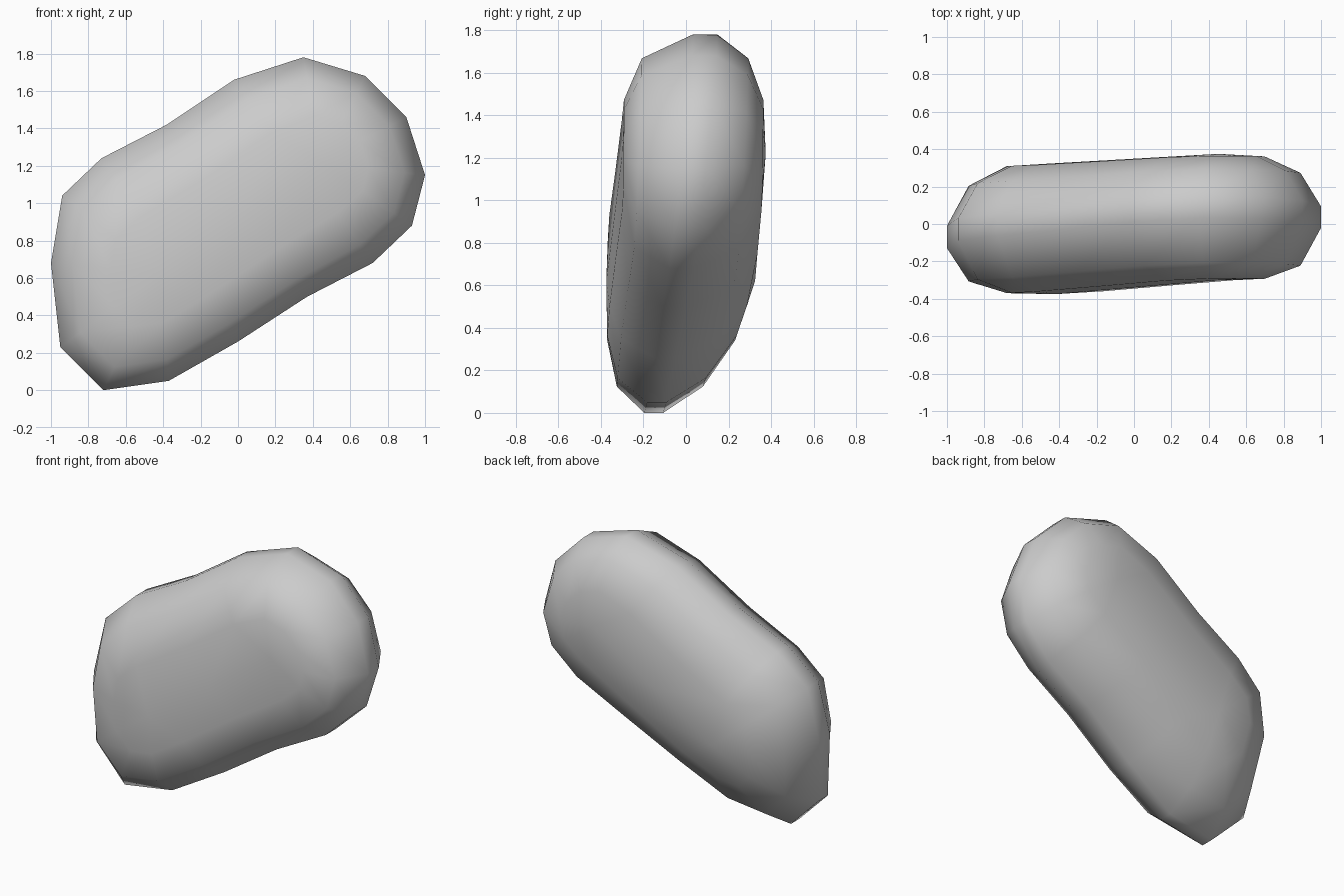
import bpy
import bmesh
from mathutils import Vector

if "Cube" in bpy.data.objects:
    bpy.data.objects.remove(bpy.data.objects["Cube"], do_unlink=True)

# Broad outline of the pebble (x, z), clockwise from the top
OUTLINE = [(.35, 1.78), (.68, 1.68), (.9, 1.46), (1, 1.15), (.93, .88), (.72, .68),
           (.37, .5), (0, .26), (-.37, .05), (-.72, 0), (-.95, .23), (-1, .68),
           (-.94, 1.04), (-.73, 1.24), (-.38, 1.42), (-.02, 1.66)]
# Long axis of the stone, which the faces close onto
LOW, HIGH = Vector((-.42, .62)), Vector((.45, 1.22))
# Rounded edges: (distance out from the axis, share of the way from rim to face)
FRONT_PROFILE = [(0, 1), (.45, .98), (.8, .77), (1, .17)]
BACK_PROFILE = [(1, .17), (.8, .7), (.45, .96), (0, 1)]
# Depth of each face at the low and high ends of the axis
FRONT, BACK = (-.375, -.3), (.325, .375)


def ring(out, share, depths, tuck):
    points = []
    axis = HIGH - LOW
    for p in map(Vector, OUTLINE):
        t = min(max((p - LOW).dot(axis) / axis.length_squared, 0), 1)
        if out == 0:
            t = round(t * 2) / 2
        q = (LOW + axis * t).lerp(p, out)
        # The rim leans back towards its upper end
        rim = -.14 + .027 * p.x + .13 * p.y
        face = depths[0] + (depths[1] - depths[0]) * t
        # The foot of the back is cut away underneath
        face += tuck * min(q.y - .6, 0)
        points.append((q.x, rim + (face - rim) * share, q.y))
    return points


rings = [ring(s, d, FRONT, 0) for s, d in FRONT_PROFILE]
rings += [ring(s, d, BACK, .3) for s, d in BACK_PROFILE]

# Skin the rings from the front face round to the back face
bm = bmesh.new()
loops = [[bm.verts.new(p) for p in r] for r in rings]
n = len(OUTLINE)
for a, b in zip(loops, loops[1:]):
    for i in range(n):
        j = (i + 1) % n
        bm.faces.new((a[i], a[j], b[j], b[i]))
bmesh.ops.remove_doubles(bm, verts=bm.verts, dist=.001)
bmesh.ops.recalc_face_normals(bm, faces=bm.faces)
for face in bm.faces:
    face.smooth = True

mesh = bpy.data.meshes.new("pebble")
bm.to_mesh(mesh)
bm.free()
pebble = bpy.data.objects.new("pebble", mesh)
bpy.context.collection.objects.link(pebble)

# Plain grey stone
stone = bpy.data.materials.new("stone grey")
stone.use_nodes = True
stone.diffuse_color = (.6, .6, .6, 1)
stone.node_tree.nodes["Principled BSDF"].inputs["Base Color"].default_value = (.6, .6, .6, 1)
mesh.materials.append(stone)
